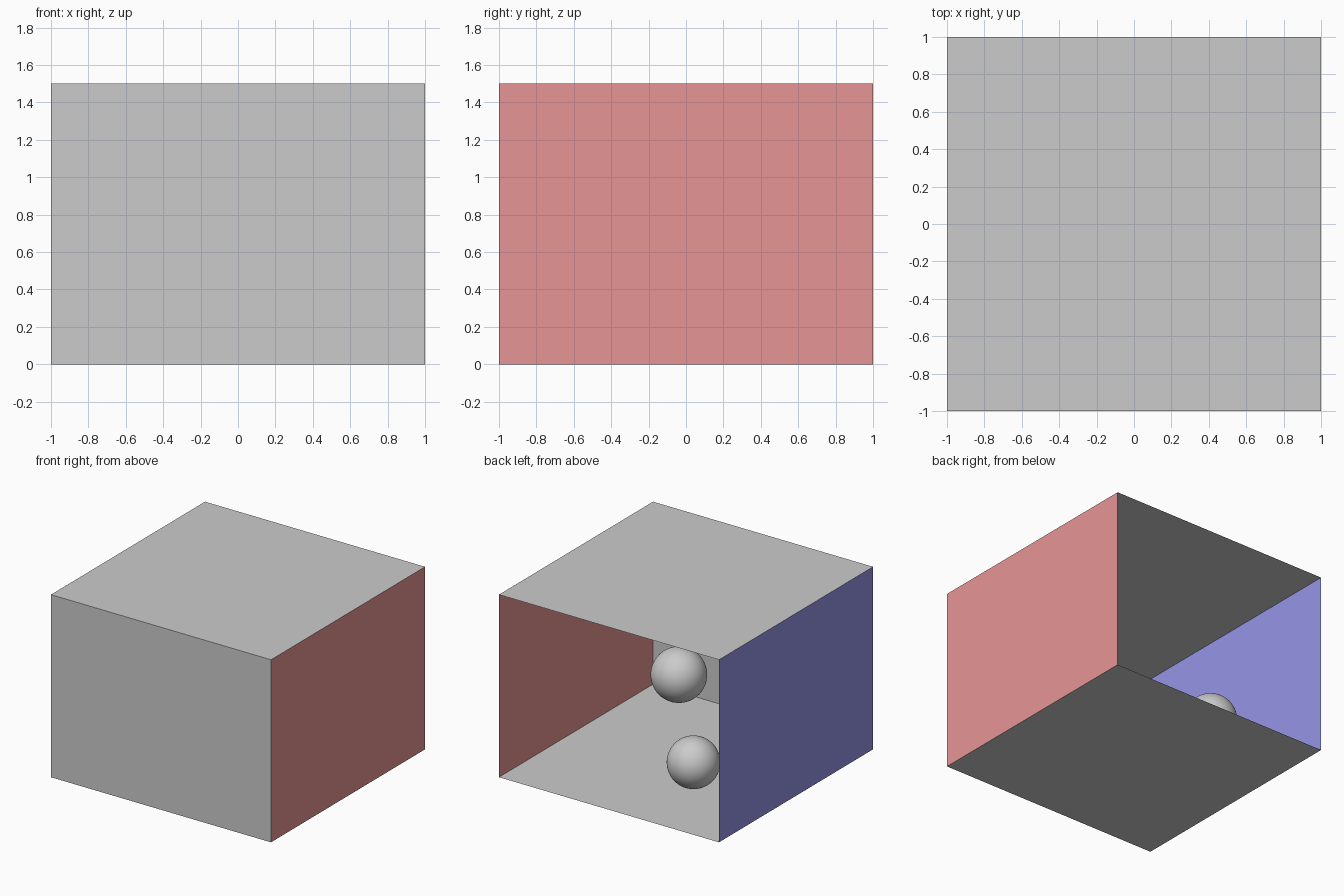
import bpy
from mathutils import Vector

if "Cube" in bpy.data.objects:
    bpy.data.objects.remove(bpy.data.objects["Cube"])

W, H = 1.0, 1.5  # half width, height


def material(name, rgb):
    m = bpy.data.materials.new(name)
    m.diffuse_color = (*rgb, 1)
    m.use_nodes = True
    m.node_tree.nodes["Principled BSDF"].inputs["Base Color"].default_value = m.diffuse_color
    return m


def panel(name, centre, u, v, mat=None):
    """Flat rectangle spanned by half-vectors u and v; normal is u x v."""
    c, u, v = Vector(centre), Vector(u), Vector(v)
    me = bpy.data.meshes.new(name)
    me.from_pydata([c - u - v, c + u - v, c + u + v, c - u + v], [], [(0, 1, 2, 3)])
    ob = bpy.data.objects.new(name, me)
    bpy.context.collection.objects.link(ob)
    if mat:
        me.materials.append(mat)
    return ob


def ball(name, centre, r):
    bpy.ops.mesh.primitive_uv_sphere_add(segments=64, ring_count=32, radius=r, location=centre)
    bpy.context.object.name = name
    bpy.ops.object.shade_smooth()


red = material("red_paint", (0.8, 0.3, 0.3))
blue = material("blue_paint", (0.3, 0.3, 0.8))

# Room shell, open at the back (+y)
panel("floor", (0, 0, 0), (W, 0, 0), (0, W, 0))
panel("ceiling", (0, 0, H), (0, W, 0), (W, 0, 0))
panel("front_wall", (0, -W, H / 2), (0, 0, H / 2), (W, 0, 0))
panel("right_wall", (W, 0, H / 2), (0, 0, H / 2), (0, W, 0), red)
panel("left_wall", (-W, 0, H / 2), (0, W, 0), (0, 0, H / 2), blue)

# Light panel just under the ceiling
panel("ceiling_light", (0, 0, H - 0.005), (0, 0.3, 0), (0.4, 0, 0))

# Two balls inside
ball("far_ball", (0.38, -0.45, 0.455), 0.211)
ball("near_ball", (-0.38, 0.445, 0.28), 0.2)
